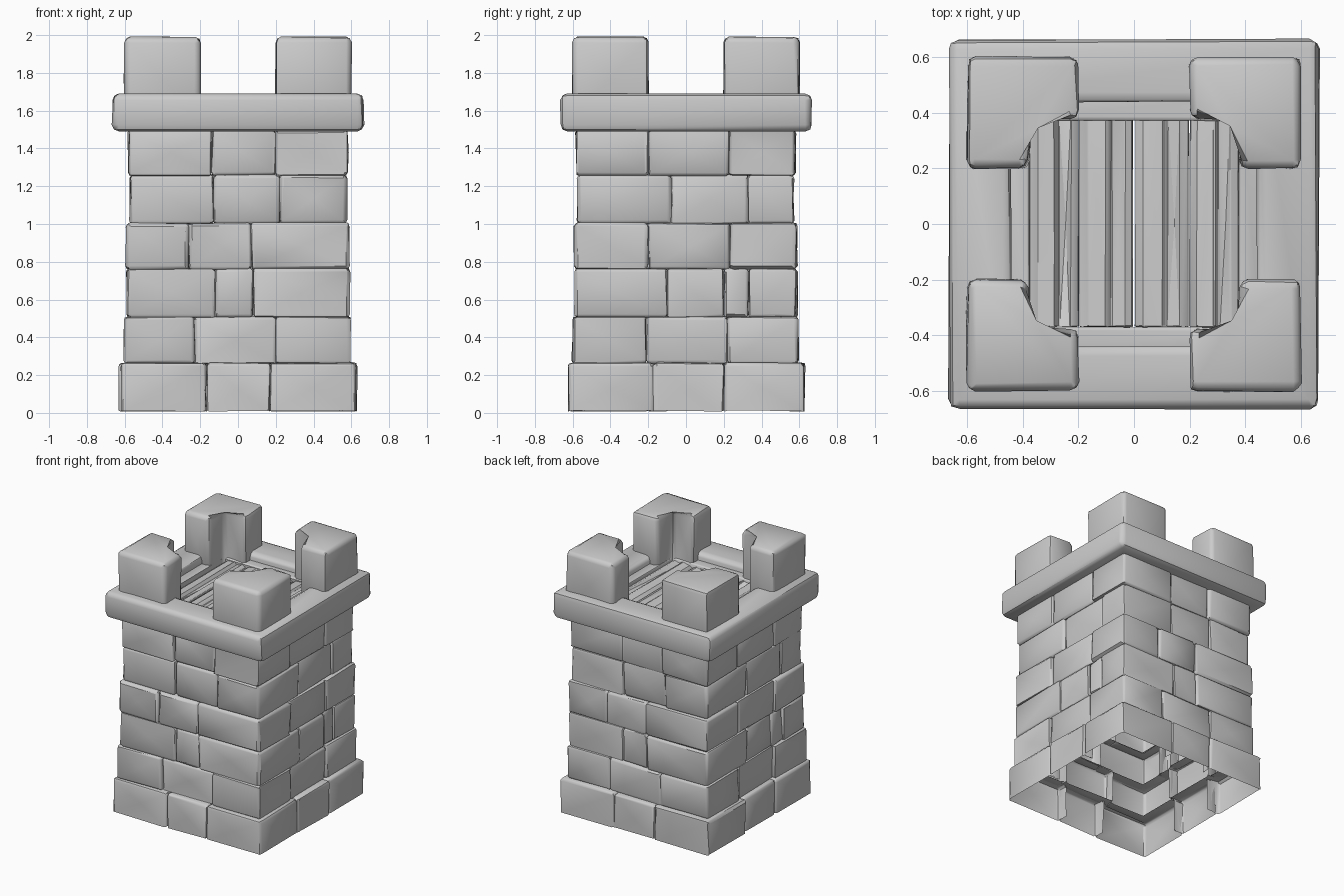
import bpy, bmesh, math, random
from mathutils import Matrix

random.seed(4)
if "Cube" in bpy.data.objects:
    bpy.data.objects.remove(bpy.data.objects["Cube"])

stone = bpy.data.materials.new("grey stone")
stone.use_nodes = True
GREY = (0.6, 0.6, 0.6, 1)
stone.diffuse_color = GREY
stone.node_tree.nodes["Principled BSDF"].inputs["Base Color"].default_value = GREY


def prism(target, outline, low, high, bevel, matrix, skip=(), no_base=False, rough=0.006):
    """Extrude an outline along z, leave out hidden sides, round and roughen it."""
    bm = bmesh.new()
    base = [bm.verts.new((x, y, low)) for x, y in outline]
    top = [bm.verts.new((x, y, high)) for x, y in outline]
    n = len(outline)
    bm.faces.new(top)
    if not no_base:
        bm.faces.new(base[::-1])
    for i in range(n):
        if i not in skip:
            j = (i + 1) % n
            bm.faces.new((base[i], base[j], top[j], top[i]))
    edges = [e for e in bm.edges if len(e.link_faces) == 2]
    bmesh.ops.bevel(bm, geom=edges, offset=bevel, segments=2, profile=0.5,
                    affect='EDGES', clamp_overlap=True)
    for v in bm.verts:
        v.co.x += random.uniform(-rough, rough)
        v.co.y += random.uniform(-rough, rough)
        v.co.z += random.uniform(-rough, rough) * 0.6
    # hammered dents in the large upright faces
    for f in list(bm.faces):
        if rough and len(f.verts) == 4 and f.calc_area() > 0.025:
            bmesh.ops.poke(bm, faces=[f], offset=random.uniform(-0.012, 0.006))
    bm.transform(matrix)
    part = bpy.data.meshes.new("part")
    bm.to_mesh(part)
    bm.free()
    target.from_mesh(part)
    bpy.data.meshes.remove(part)


def finish(name, bm, angle=40):
    mesh = bpy.data.meshes.new(name)
    bm.to_mesh(mesh)
    bm.free()
    mesh.materials.append(stone)
    obj = bpy.data.objects.new(name, mesh)
    bpy.context.collection.objects.link(obj)
    bpy.ops.object.select_all(action='DESELECT')
    obj.select_set(True)
    bpy.context.view_layer.objects.active = obj
    bpy.ops.object.shade_smooth_by_angle(angle=math.radians(angle))
    return obj


def turn(k):
    return Matrix.Rotation(k * math.pi / 2, 4, 'Z')


# Stone courses: bottom, top, half width, joints on front/back, joints on the sides
COURSES = [
    (0.01, 0.265, 0.622, (-0.17, 0.17), (-0.17, 0.20)),
    (0.26, 0.51, 0.592, (-0.23, 0.20), (-0.21, 0.22)),
    (0.505, 0.765, 0.583, (-0.12, 0.08), (-0.10, 0.20, 0.33)),
    (0.76, 1.005, 0.583, (-0.26, 0.07), (-0.20, 0.23)),
    (1.0, 1.26, 0.568, (-0.13, 0.22), (-0.08, 0.33)),
    (1.255, 1.50, 0.572, (-0.14, 0.20), (-0.20, 0.23)),
]
T = 0.08
for number, (low, high, half, front, side) in enumerate(COURSES):
    bm = bmesh.new()
    sides = [front, side, front, side]
    for k in range(4):
        here, following = sides[k], sides[(k + 1) % 4]
        # corner stone wrapping round to the next side
        h = half + random.uniform(-0.004, 0.01)
        u, v, i = here[-1], following[0], h - T
        corner = [(u, -h), (h, -h), (h, v), (i, v), (i, -i), (u, -i)]
        prism(bm, corner, low, high, 0.018, turn(k), (3, 4), number == 0)
        # flat stones between the corners
        for a, b in zip(here, here[1:]):
            h = half + random.uniform(-0.012, 0.008)
            flat = [(a, -h), (b, -h), (b, T - h), (a, T - h)]
            prism(bm, flat, low, high, 0.018, turn(k), (2,), number == 0)
    finish(f"stone_course_{number + 1}", bm)


def ring(name, outer, inner, low, high, bevel):
    """Square frame made from four mitred beams."""
    bm = bmesh.new()
    loops = []
    for r, z in ((outer, low), (outer, high), (inner, high), (inner, low)):
        loops.append([bm.verts.new((x * r, y * r, z))
                      for x, y in ((-1, -1), (1, -1), (1, 1), (-1, 1))])
    for a, b in zip(loops, loops[1:] + loops[:1]):
        for i in range(4):
            j = (i + 1) % 4
            bm.faces.new((a[i], a[j], b[j], b[i]))
    edges = [e for e in bm.edges
             if not (abs(e.verts[0].co.x) != abs(e.verts[1].co.x))
             and len({round(abs(v.co.x), 3) for v in e.verts}) == 1]
    bmesh.ops.bevel(bm, geom=edges, offset=bevel, segments=2, profile=0.5, affect='EDGES')
    for v in bm.verts:
        v.co.x += random.uniform(-0.004, 0.004)
        v.co.y += random.uniform(-0.004, 0.004)
    return finish(name, bm)


# Projecting ledge and the lower step inside it
ring("parapet_ledge", 0.665, 0.44, 1.49, 1.69, 0.035)
ring("inner_step", 0.47, 0.375, 1.50, 1.63, 0.01)

# L-shaped corner battlements
for k in range(4):
    bm = bmesh.new()
    outline = [(0.2, 0.38), (0.38, 0.38), (0.38, 0.2), (0.6, 0.2), (0.6, 0.6), (0.2, 0.6)]
    prism(bm, outline, 1.55, 1.99, 0.03, turn(k), rough=0.005)
    finish(f"corner_battlement_{k + 1}", bm)

# Floor planks: worn, ridged cross-section run from front to back
along_y = Matrix.Rotation(math.pi / 2, 4, 'X')
for number, (a, b) in enumerate(((-0.375, -0.2), (-0.195, -0.005), (0.005, 0.195), (0.2, 0.375))):
    w = b - a
    ridges = [(a, 1.54), (b, 1.54), (b, 1.60), (a + w * 0.85, 1.615),
              (a + w * 0.6, 1.60), (a + w * 0.5, 1.62), (a + w * 0.15, 1.61), (a, 1.59)]
    bm = bmesh.new()
    prism(bm, ridges, -0.38, 0.37, 0.004, along_y, rough=0.003)
    finish(f"floor_plank_{number + 1}", bm, 25)
